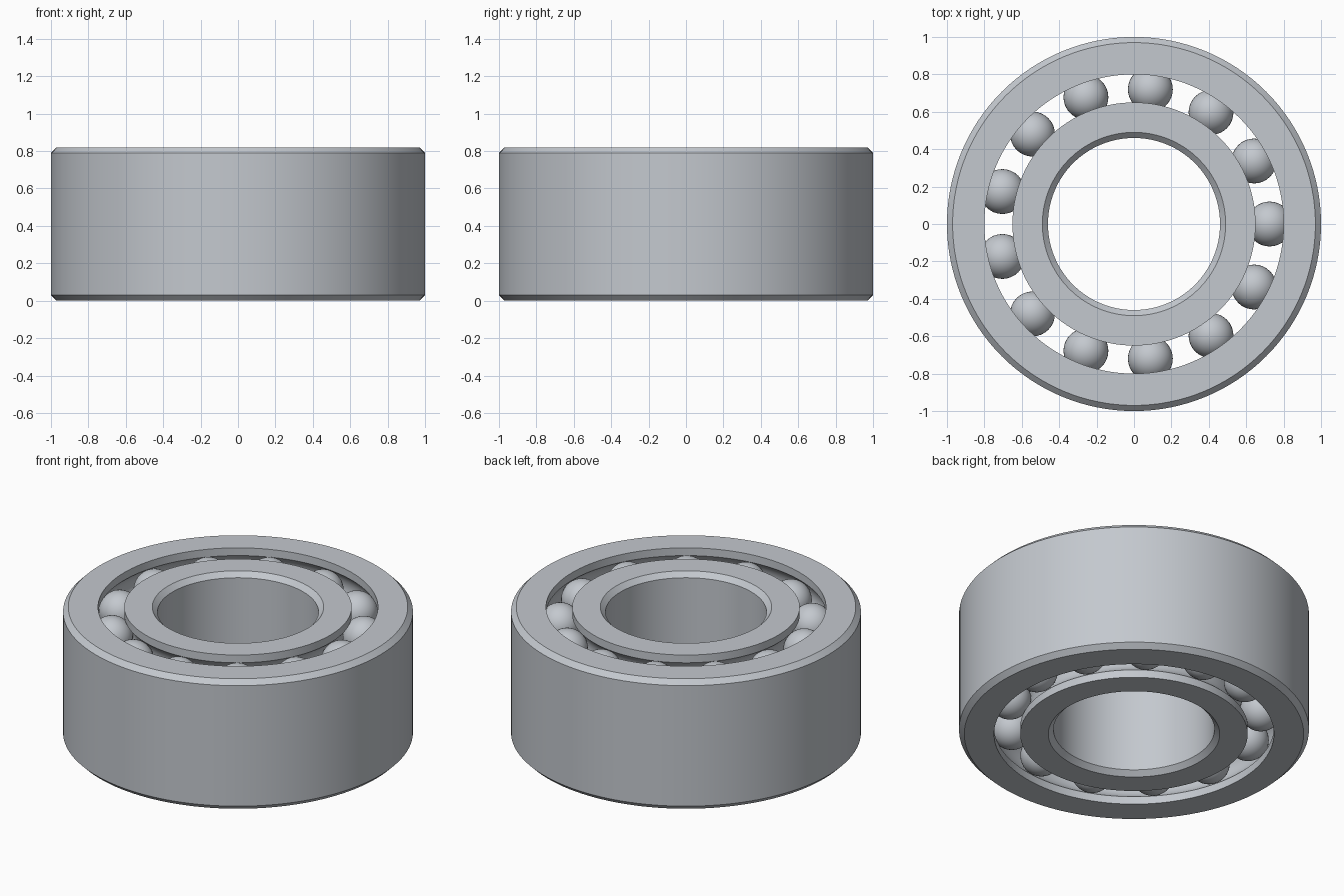
import bpy, bmesh
from math import sin, cos, tau, acos, pi

cube = bpy.data.objects.get("Cube")
if cube:
    bpy.data.objects.remove(cube, do_unlink=True)

HEIGHT, CHAMFER, SEGMENTS = 0.82, 0.03, 128
BALL_R, PITCH_R, BALL_COUNT = 0.12, 0.725, 13
ROW_INSET = 0.145
ROWS = (ROW_INSET, HEIGHT - ROW_INSET)

steel = bpy.data.materials.new("steel grey")
steel.use_nodes = True
colour = (0.55, 0.58, 0.62, 1)
steel.diffuse_color = colour
steel.node_tree.nodes["Principled BSDF"].inputs["Base Color"].default_value = colour


def finish(bm, name, angle):
    mesh = bpy.data.meshes.new(name)
    bm.to_mesh(mesh)
    bm.free()
    mesh.materials.append(steel)
    obj = bpy.data.objects.new(name, mesh)
    bpy.context.collection.objects.link(obj)
    bpy.ops.object.select_all(action='DESELECT')
    obj.select_set(True)
    bpy.context.view_layer.objects.active = obj
    bpy.ops.object.shade_smooth_by_angle(angle=angle)
    return obj


def ring(name, plain_r, track_r):
    """Revolve a ring: chamfered wall at plain_r, two ball grooves at track_r."""
    side = 1 if track_r > plain_r else -1
    profile = [(plain_r + side * CHAMFER, 0), (track_r, 0)]
    # Grooves follow the balls, cut into the track wall
    groove_r = BALL_R + 0.002
    half = acos(abs(track_r - PITCH_R) / groove_r)
    for z in ROWS:
        for i in range(13):
            a = -half + 2 * half * i / 12
            profile.append((PITCH_R - side * groove_r * cos(a), z + groove_r * sin(a)))
    profile += [(track_r, HEIGHT), (plain_r + side * CHAMFER, HEIGHT),
                (plain_r, HEIGHT - CHAMFER), (plain_r, CHAMFER)]

    bm = bmesh.new()
    loops = []
    for s in range(SEGMENTS):
        a = tau * s / SEGMENTS
        loops.append([bm.verts.new((r * cos(a), r * sin(a), z)) for r, z in profile])
    n = len(profile)
    for s in range(SEGMENTS):
        here, there = loops[s], loops[(s + 1) % SEGMENTS]
        for i in range(n):
            j = (i + 1) % n
            bm.faces.new((here[i], there[i], there[j], here[j]))
    bmesh.ops.recalc_face_normals(bm, faces=bm.faces)
    return finish(bm, name, pi / 6)


ring("outer_ring", 1.0, 0.80)
ring("inner_ring", 0.46, 0.65)

# Two aligned rows of balls sharing one mesh
bm = bmesh.new()
bmesh.ops.create_uvsphere(bm, u_segments=32, v_segments=20, radius=BALL_R)
first = finish(bm, "ball", pi / 3)
for row, z in zip(("lower", "upper"), ROWS):
    for k in range(BALL_COUNT):
        a = tau * k / BALL_COUNT
        ball = bpy.data.objects.new(f"{row}_ball_{k + 1}", first.data)
        ball.location = (PITCH_R * cos(a), PITCH_R * sin(a), z)
        bpy.context.collection.objects.link(ball)
bpy.data.objects.remove(first, do_unlink=True)
